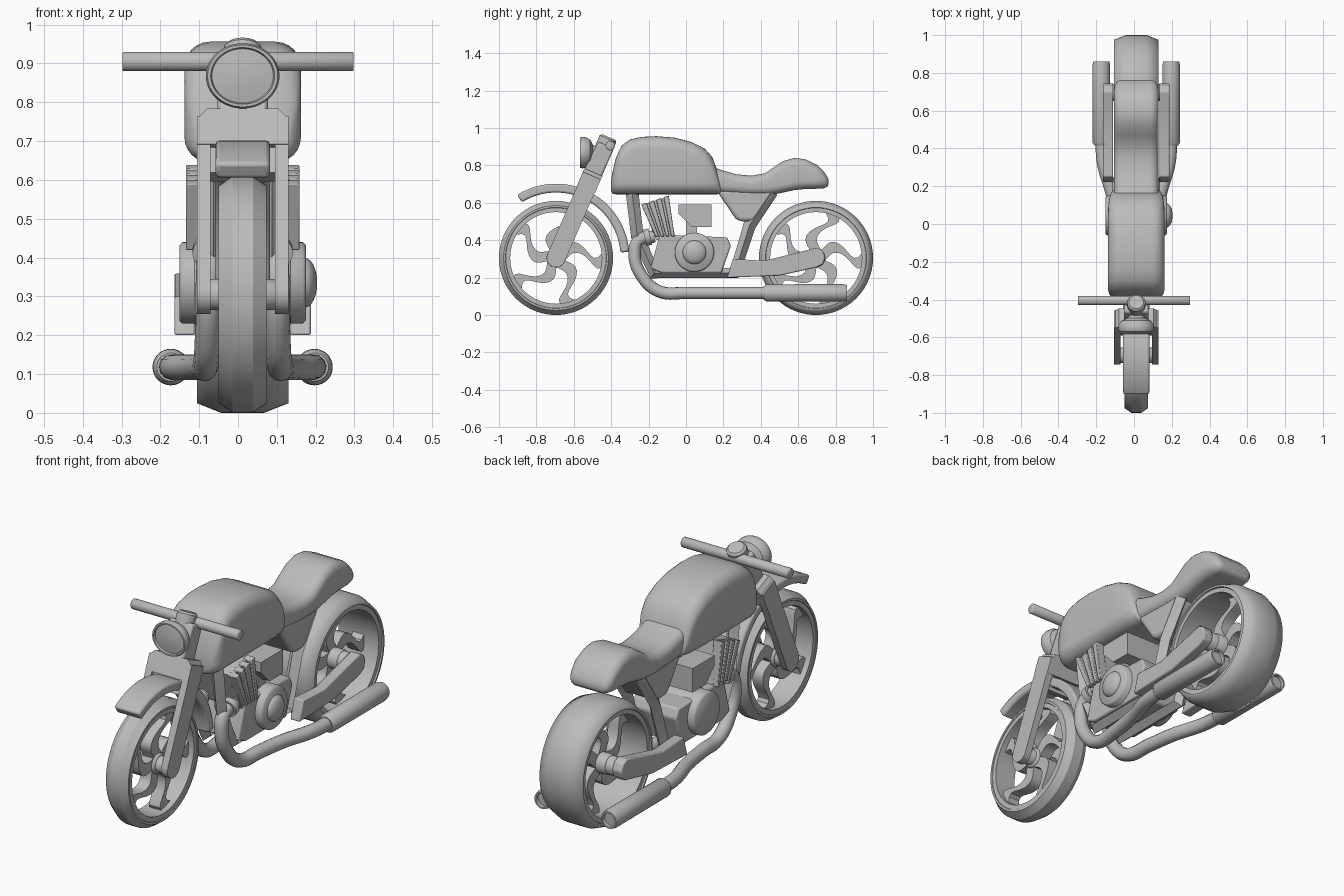
import bpy, bmesh, math
from mathutils import Vector

cube = bpy.data.objects.get("Cube")
if cube:
    bpy.data.objects.remove(cube)

CX = 0.012          # centre plane of the machine
WHEEL_Z, R = 0.305, 0.305
FRONT_Y, REAR_Y = -0.695, 0.695

grey = bpy.data.materials.new("plain_grey")
grey.use_nodes = True
grey.diffuse_color = (0.5, 0.5, 0.5, 1)
grey.node_tree.nodes["Principled BSDF"].inputs["Base Color"].default_value = (0.5, 0.5, 0.5, 1)


def finish(name, bm, bevel=0, angle=35, segments=2):
    """Turn a bmesh into a shaded object on the centre plane."""
    bmesh.ops.recalc_face_normals(bm, faces=bm.faces)
    mesh = bpy.data.meshes.new(name)
    bm.to_mesh(mesh)
    bm.free()
    mesh.materials.append(grey)
    ob = bpy.data.objects.new(name, mesh)
    bpy.context.scene.collection.objects.link(ob)
    ob.location.x = CX
    if bevel:
        mod = ob.modifiers.new("soft_edges", "BEVEL")
        mod.width, mod.segments = bevel, segments
    bpy.ops.object.select_all(action="DESELECT")
    ob.select_set(True)
    bpy.context.view_layer.objects.active = ob
    bpy.ops.object.shade_smooth_by_angle(angle=math.radians(angle))
    return ob


def bridge(bm, rings, closed=False, cap=True):
    """Skin a list of equal-length point rings."""
    rows = [[bm.verts.new(p) for p in ring] for ring in rings]
    n = len(rows[0])
    pairs = list(zip(rows, rows[1:])) + ([(rows[-1], rows[0])] if closed else [])
    for a, b in pairs:
        for i in range(n):
            j = (i + 1) % n
            bm.faces.new((a[i], a[j], b[j], b[i]))
    if cap and not closed:
        bm.faces.new(rows[0])
        bm.faces.new(rows[-1])


def prism(name, outline, x0, x1, bevel=0, **kw):
    """Side outline of (y, z) points, extruded across x."""
    bm = bmesh.new()
    bridge(bm, [[(x, y, z) for y, z in outline] for x in (x0, x1)])
    return finish(name, bm, bevel, **kw)


def pair(name, outline, x0, x1, bevel=0):
    for side, s in (("left", 1), ("right", -1)):
        prism(f"{side}_{name}", outline, s * x0, s * x1, bevel)


def lathe(name, profile, centre, axis, closed=False, steps=48, stretch=1.0, angle=35):
    """Spin (radius, offset) points round an axis through centre."""
    axis = Vector(axis).normalized()
    u = Vector((1, 0, 0)) if abs(axis.x) < 0.5 else Vector((0, 1, 0))
    v = axis.cross(u)
    bm = bmesh.new()
    bridge(bm, [[Vector(centre) + axis * h + (u * math.cos(t) * stretch + v * math.sin(t)) * r
                 for t in (math.tau * i / steps for i in range(steps))]
                for r, h in profile], closed)
    return finish(name, bm, angle=angle)


def rod(name, radius, x0, x1, y, z, edge=0.006):
    return lathe(name, [(radius - edge, x0), (radius, x0 + edge), (radius, x1 - edge),
                        (radius - edge, x1)], (0, y, z), (1, 0, 0), angle=50)


def loft(name, stations, corner):
    """Rounded-box sections (y, bottom, top, half width) joined along y."""
    rings = []
    for y, lo, hi, hw in stations:
        r = min(corner, (hi - lo) * 0.49, hw * 0.9)
        ring = []
        for q, (sx, sz) in enumerate(((1, 1), (-1, 1), (-1, -1), (1, -1))):
            cz = hi - r if sz > 0 else lo + r
            for k in range(7):
                t = math.pi / 2 * (q + k / 6)
                ring.append((sx * (hw - r) + r * math.cos(t), y, cz + r * math.sin(t)))
        rings.append(ring)
    bm = bmesh.new()
    bridge(bm, rings)
    return finish(name, bm, angle=60)


def tube(name, points, radius, square=False):
    """Sweep a round or square section along a smoothed path."""
    cu = bpy.data.curves.new(name, "CURVE")
    cu.dimensions = "3D"
    cu.bevel_depth, cu.bevel_resolution = radius, 0 if square else 4
    cu.use_fill_caps = True
    sp = cu.splines.new("BEZIER")
    sp.bezier_points.add(len(points) - 1)
    for bp, p in zip(sp.bezier_points, points):
        bp.co = p
        bp.handle_left_type = bp.handle_right_type = "VECTOR" if square else "AUTO"
    temp = bpy.data.objects.new(name, cu)
    bm = bmesh.new()
    bpy.context.scene.collection.objects.link(temp)
    bpy.context.view_layer.update()
    bm.from_mesh(temp.evaluated_get(bpy.context.evaluated_depsgraph_get()).to_mesh())
    bpy.data.objects.remove(temp)
    return finish(name, bm)


# Wheels: tyre, rim, five S-curved spokes and hub
def wheel(name, y, half, tread, angle):
    hub = (0, y, WHEEL_Z)
    side = [(0.245, 0.94 * half), (0.268, 0.94 * half), (0.27, half), (0.28, half), (R, tread)]
    lathe(name + "_tyre", side + [(r, -h) for r, h in reversed(side)], hub, (1, 0, 0),
          True, 64, angle=angle)
    rod(name + "_hub", 0.05, -half * 0.7, half * 0.7, y, WHEEL_Z)
    bm = bmesh.new()
    for k in range(5):
        base = math.tau * k / 5 + math.pi / 2
        rings = []
        for i in range(13):
            f = i / 12
            rad, a = 0.03 + 0.222 * f, base + 0.32 * math.sin(math.tau * f * 0.9) - 0.15 * f
            c = Vector((0, math.cos(a) * rad, math.sin(a) * rad)) + Vector(hub)
            side = Vector((0, -math.sin(base), math.cos(base))) * 0.03
            rings.append([c + side * s + Vector((x, 0, 0))
                          for s, x in ((1, 0.03), (-1, 0.03), (-1, -0.03), (1, -0.03))])
        bridge(bm, rings)
    finish(name + "_spokes", bm)


wheel("front_wheel", FRONT_Y, 0.062, 0.026, 25)
wheel("rear_wheel", REAR_Y, 0.118, 0.055, 70)
rod("front_axle", 0.04, -0.1, 0.1, FRONT_Y, WHEEL_Z)
rod("rear_axle", 0.045, -0.17, 0.17, REAR_Y, WHEEL_Z)

# Fork: raked blades with round feet, joined by a chamfered crown
foot = Vector((0, FRONT_Y, WHEEL_Z))
rake = Vector((0, 0.4, 0.917)).normalized()
across = Vector((0, rake.z, -rake.y))


def on_fork(along, off=0.0):
    p = foot + rake * along + across * off
    return p.y, p.z


blade = [on_fork(0.48, 0.05), on_fork(0.48, -0.05)]
blade += [on_fork(-0.05 * math.sin(t), -0.05 * math.cos(t))
          for t in (math.pi * i / 10 for i in range(11))]
pair("fork_blade", blade, 0.083, 0.118)
bm = bmesh.new()
crown = [(-0.118, 0.4), (0.118, 0.4), (0.118, 0.47), (0.092, 0.5), (-0.092, 0.5), (-0.118, 0.47)]
bridge(bm, [[(x, *on_fork(s, o)) for x, s in crown] for o in (-0.052, 0.052)])
finish("fork_crown", bm)
prism("steering_neck", [on_fork(0.48, -0.05), on_fork(0.66, -0.04), on_fork(0.66, 0.05),
                        on_fork(0.48, 0.05)], -0.065, 0.065, 0.01)
lathe("steering_cap", [(0.045, 0.6), (0.048, 0.61), (0.048, 0.695), (0.038, 0.705)], foot, rake)
bar = rod("handlebar", 0.025, -0.297, 0.297, -0.405, 0.905, 0.002)
bar.location.x = 0

# Headlamp with a recessed lens
lathe("headlamp", [(0.02, -0.566), (0.07, -0.558), (0.073, -0.568), (0.08, -0.568), (0.084, -0.555),
                   (0.082, -0.535), (0.07, -0.512), (0.04, -0.497), (0.032, -0.44)],
      (0, 0, 0.868), (0, 1, 0), stretch=1.13)

# Front fender: swept arc with a folded leading lip
arc = [math.radians(122 - 118 * i / 24) for i in range(25)]
fender = [(FRONT_Y + r * math.cos(t), WHEEL_Z + 0.005 + r * math.sin(t))
          for r, ts in ((0.392, arc), (0.345, arc[::-1])) for t in ts]
prism("front_fender", fender, -0.07, 0.07, 0.01)
prism("fender_bracket", [on_fork(0.33, -0.03), on_fork(0.4, -0.03), on_fork(0.4, 0.03),
                         on_fork(0.33, 0.03)], -0.1, 0.1)

# Tank and seat
loft("fuel_tank", [(-0.4, 0.665, 0.72, 0.09), (-0.394, 0.65, 0.76, 0.12), (-0.375, 0.645, 0.84, 0.142),
                   (-0.345, 0.645, 0.905, 0.15), (-0.3, 0.645, 0.938, 0.15), (-0.24, 0.645, 0.952, 0.15),
                   (-0.16, 0.645, 0.956, 0.15), (-0.06, 0.645, 0.948, 0.15), (0.03, 0.645, 0.925, 0.15),
                   (0.1, 0.645, 0.89, 0.148), (0.14, 0.645, 0.845, 0.142), (0.165, 0.645, 0.78, 0.134),
                   (0.18, 0.648, 0.72, 0.122), (0.19, 0.655, 0.69, 0.1)], 0.065)
loft("seat", [(0.12, 0.65, 0.8, 0.118), (0.19, 0.65, 0.775, 0.118), (0.27, 0.645, 0.752, 0.118),
              (0.35, 0.64, 0.745, 0.118), (0.42, 0.64, 0.757, 0.118), (0.47, 0.645, 0.79, 0.118),
              (0.52, 0.655, 0.823, 0.118), (0.58, 0.668, 0.84, 0.118), (0.64, 0.674, 0.832, 0.118),
              (0.7, 0.675, 0.803, 0.118), (0.735, 0.677, 0.77, 0.113), (0.755, 0.685, 0.74, 0.1),
              (0.763, 0.7, 0.72, 0.08)], 0.045)
prism("under_seat_cover", [(0.16, 0.67), (0.48, 0.67), (0.46, 0.625), (0.38, 0.515), (0.355, 0.5),
                           (0.29, 0.5), (0.265, 0.515), (0.18, 0.64)], -0.105, 0.105, 0.02, segments=3)

# Frame cradle and swing arms
for side, s in (("left", 1), ("right", -1)):
    tube(f"{side}_frame_rail", [(s * 0.075, y, z) for y, z in (
        (-0.29, 0.67), (-0.26, 0.42), (-0.17, 0.225), (0.26, 0.225), (0.34, 0.48), (0.46, 0.66))],
         0.034, True)
pair("swing_arm", [(0.22, 0.2), (0.5, 0.21), (0.7, 0.255), (0.735, 0.275), (0.745, 0.31),
                   (0.73, 0.345), (0.7, 0.36), (0.66, 0.35), (0.42, 0.29), (0.25, 0.3)],
     0.122, 0.176, 0.006)

# Engine: crankcase, covers, finned cylinder and air box
prism("crankcase", [(-0.19, 0.25), (-0.13, 0.225), (0.19, 0.225), (0.24, 0.37), (0.22, 0.415),
                    (-0.14, 0.43)], -0.125, 0.125, 0.008)
rod("engine_covers", 0.105, -0.163, 0.163, 0.045, 0.335, 0.008)
lathe("clutch_dome", [(0.064 * math.cos(t), 0.16 + 0.032 * math.sin(t))
                      for t in (math.pi / 2 * i / 6.2 for i in range(7))],
      (0, 0.045, 0.335), (1, 0, 0))
prism("cylinder_block", [(-0.235, 0.59), (-0.1, 0.63), (-0.055, 0.4), (-0.16, 0.4)], -0.12, 0.12)
for i in range(4):
    top, low = -0.225 + 0.04 * i, -0.155 + 0.028 * i
    z = 0.59 + 0.013 * i
    pair(f"cylinder_fin_{i + 1}", [(top - 0.015, z), (top + 0.013, z + 0.01), (low + 0.01, 0.42),
                                   (low - 0.008, 0.42)], 0.1, 0.146, 0.003)
prism("air_box", [(-0.04, 0.59), (0.135, 0.59), (0.135, 0.47), (0.03, 0.47), (-0.04, 0.54)],
      -0.143, 0.143)
prism("intake_stem", [(0, 0.5), (0.06, 0.5), (0.06, 0.4), (0, 0.4)], -0.1, 0.1)

# Exhausts: curved header, collar and muffler on both sides
for side, s in (("left", 1), ("right", -1)):
    tube(f"{side}_exhaust_pipe", [(s * x, y, z) for x, y, z in (
        (0.085, -0.17, 0.42), (0.085, -0.25, 0.4), (0.088, -0.275, 0.33), (0.09, -0.23, 0.2),
        (0.095, -0.14, 0.125), (0.105, 0, 0.118), (0.13, 0.16, 0.118), (0.175, 0.32, 0.118),
        (0.185, 0.46, 0.118))], 0.033)
    lathe(f"{side}_exhaust_collar", [(0.044, 0), (0.044, 0.03)], (s * 0.085, -0.22, 0.412),
          (0, 0.97, 0.25))
    lathe(f"{side}_muffler", [(0.036, 0.415), (0.046, 0.43), (0.047, 0.84), (0.042, 0.86),
                              (0.034, 0.86), (0.032, 0.845)], (s * 0.185, 0, 0.118), (0, 1, 0))
